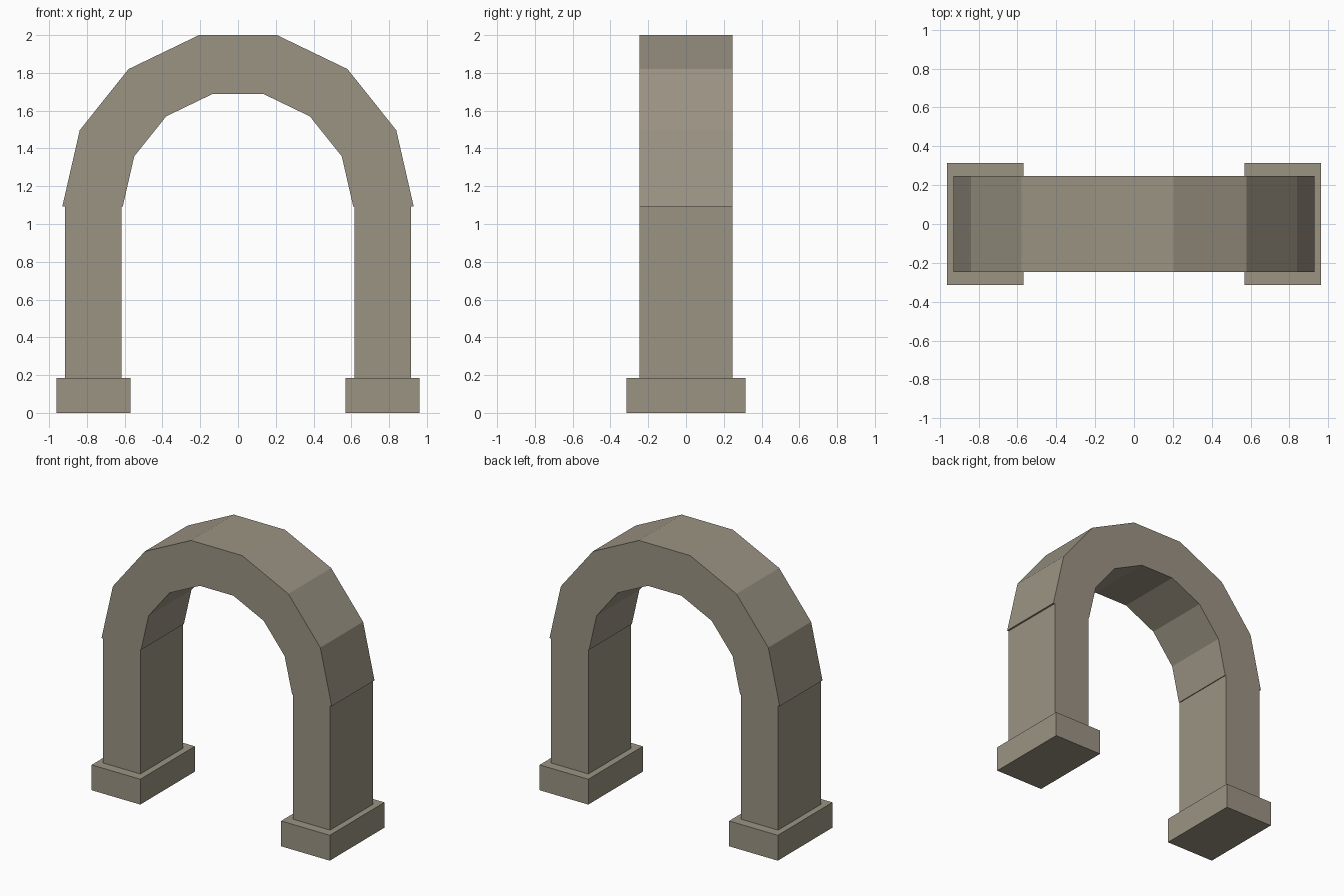
import bpy, bmesh
from math import pi, sin, cos

cube = bpy.data.objects.get("Cube")
if cube:
    bpy.data.objects.remove(cube, do_unlink=True)

# One warm grey stone colour
stone = bpy.data.materials.new("warm grey stone")
stone.use_nodes = True
colour = (0.33, 0.295, 0.23, 1)
stone.diffuse_color = colour
stone.node_tree.nodes["Principled BSDF"].inputs["Base Color"].default_value = colour

SPRING = 1.093      # height where the arch begins
HALF_DEPTH = 0.247
SEGMENTS = 7


def extrude_profile(name, points, half_depth):
    """Extrude an outline in the xz plane evenly along y."""
    bm = bmesh.new()
    face = bm.faces.new([bm.verts.new((x, -half_depth, z)) for x, z in points])
    new = bmesh.ops.extrude_face_region(bm, geom=[face])["geom"]
    verts = [v for v in new if isinstance(v, bmesh.types.BMVert)]
    bmesh.ops.translate(bm, verts=verts, vec=(0, 2 * half_depth, 0))
    bmesh.ops.recalc_face_normals(bm, faces=bm.faces[:])
    mesh = bpy.data.meshes.new(name)
    bm.to_mesh(mesh)
    bm.free()
    mesh.materials.append(stone)
    obj = bpy.data.objects.new(name, mesh)
    bpy.context.collection.objects.link(obj)
    return obj


def block(name, x0, x1, z0, z1, half_depth):
    return extrude_profile(name, [(x0, z0), (x1, z0), (x1, z1), (x0, z1)], half_depth)


def half_ring(radius):
    angles = [pi * i / SEGMENTS for i in range(SEGMENTS + 1)]
    return [(radius * cos(a), SPRING + radius * sin(a)) for a in angles]


# Faceted arch
extrude_profile("arch", half_ring(0.93) + half_ring(0.61)[::-1], HALF_DEPTH)

# Pillars and their plinths
for side, s in (("left", 1), ("right", -1)):
    block(side + "_pillar", s * 0.616, s * 0.917, 0.185, SPRING, HALF_DEPTH)
    block(side + "_plinth", s * 0.569, s * 0.962, 0, 0.185, 0.315)
